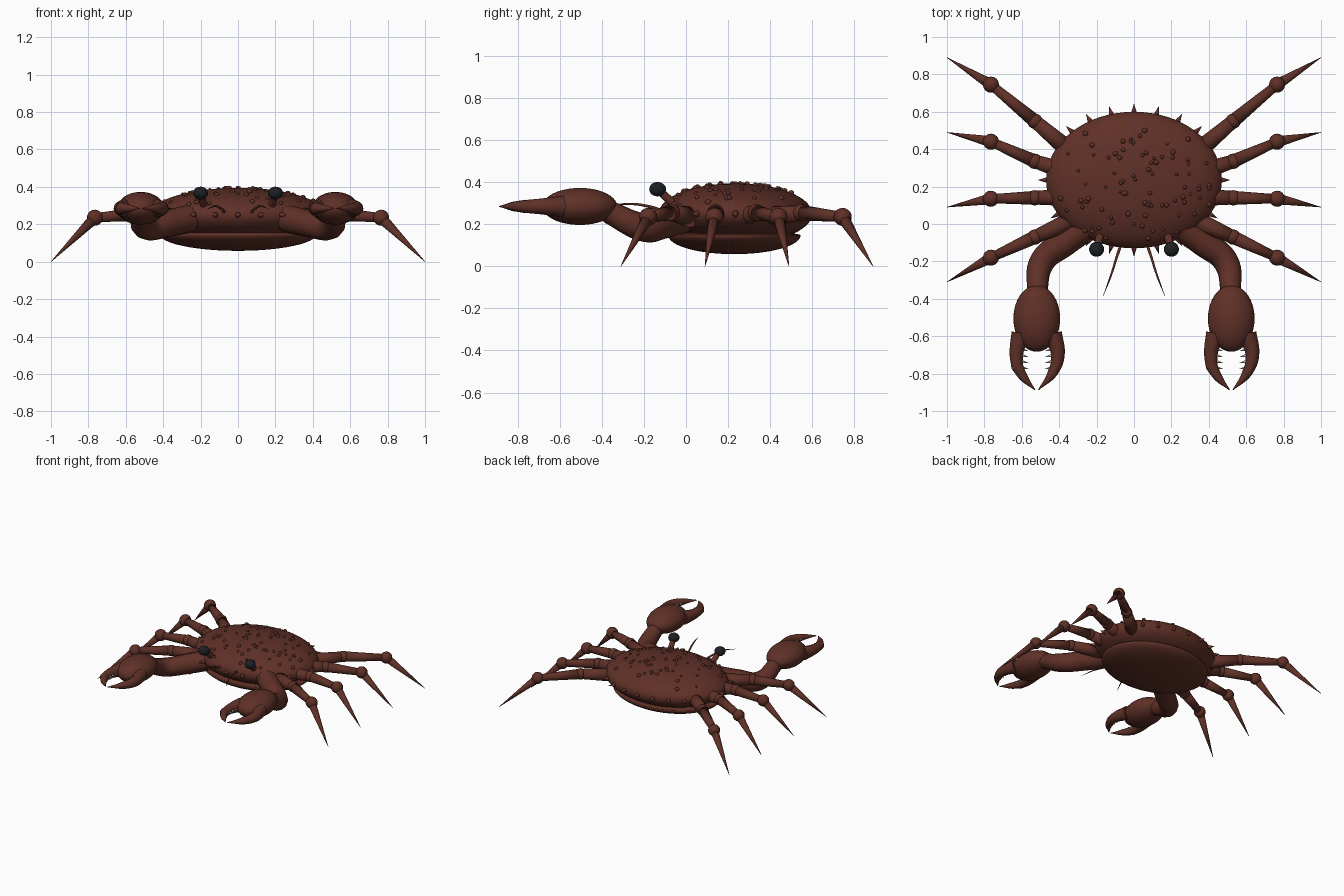
import bpy, bmesh, math, random
from mathutils import Vector, Matrix

random.seed(7)
if "Cube" in bpy.data.objects:
    bpy.data.objects.remove(bpy.data.objects["Cube"])


def material(name, colour):
    m = bpy.data.materials.new(name)
    m.use_nodes = True
    m.diffuse_color = colour
    bsdf = next(n for n in m.node_tree.nodes if n.type == 'BSDF_PRINCIPLED')
    bsdf.inputs["Base Color"].default_value = colour
    return m


BROWN = material("reddish brown shell", (0.115, 0.03, 0.02, 1))
BLACK = material("black eye", (0.012, 0.015, 0.017, 1))
IVORY = material("ivory tooth", (0.6, 0.57, 0.45, 1))


def finish(bm, name, mat):
    me = bpy.data.meshes.new(name)
    bm.to_mesh(me)
    bm.free()
    ob = bpy.data.objects.new(name, me)
    bpy.context.collection.objects.link(ob)
    me.materials.append(mat)
    for p in me.polygons:
        p.use_smooth = True
    return ob


def add_ball(bm, centre, radii, u=24, v=14):
    mat = Matrix.Translation(centre) @ Matrix.Diagonal((*radii, 1))
    bmesh.ops.create_uvsphere(bm, u_segments=u, v_segments=v, radius=1, matrix=mat)


def ball(name, centre, radii, mat=BROWN, u=24, v=14):
    bm = bmesh.new()
    add_ball(bm, centre, radii, u, v)
    return finish(bm, name, mat)


def add_cone(bm, a, b, r1, r2=0.0, sides=10):
    a, b = Vector(a), Vector(b)
    d = b - a
    mat = Matrix.Translation((a + b) / 2) @ d.to_track_quat('Z', 'Y').to_matrix().to_4x4()
    bmesh.ops.create_cone(bm, cap_ends=True, segments=sides, radius1=r1,
                          radius2=r2, depth=d.length, matrix=mat)


def tube(name, points, radii, mat=BROWN):
    """Smooth tapered tube through the points."""
    cu = bpy.data.curves.new(name, 'CURVE')
    cu.dimensions = '3D'
    cu.bevel_depth = 1
    cu.bevel_resolution = 4
    cu.resolution_u = 8
    cu.use_fill_caps = True
    sp = cu.splines.new('BEZIER')
    sp.bezier_points.add(len(points) - 1)
    for bp, p, r in zip(sp.bezier_points, points, radii):
        bp.co, bp.radius = p, r
        bp.handle_left_type = bp.handle_right_type = 'AUTO'
    ob = bpy.data.objects.new(name, cu)
    bpy.context.collection.objects.link(ob)
    cu.materials.append(mat)
    bpy.ops.object.select_all(action='DESELECT')
    ob.select_set(True)
    bpy.context.view_layer.objects.active = ob
    bpy.ops.object.convert(target='MESH')
    bpy.ops.object.shade_smooth_by_angle(angle=math.radians(50))


# Body
C = Vector((0, 0.235, 0.25))
R = Vector((0.47, 0.365, 0.145))
ball("shell", C, R, u=64, v=32)

# Belly: lower half ellipsoid with a rounded rim
bm = bmesh.new()
add_ball(bm, (0, 0, 0), (0.42, 0.315, 0.09), 48, 24)
for v in bm.verts:
    if v.co.z > 0:
        v.co.z *= 0.2
    v.co += Vector((0, 0.23, 0.148))
finish(bm, "belly", BROWN)

# Spines round the rim
bm = bmesh.new()
for i in range(24):
    a = math.tau * i / 24
    d = Vector((math.cos(a), math.sin(a), 0))
    p = C + Vector((d.x * R.x, d.y * R.y, 0))
    add_cone(bm, p - d * 0.02, p + d * 0.045, 0.021)
finish(bm, "rim_spines", BROWN)

# Warts over the top of the shell
bm = bmesh.new()
for i in range(85):
    a, q = random.uniform(0, math.tau), 0.93 * math.sqrt(random.random())
    p = C + Vector((R.x * q * math.cos(a), R.y * q * math.sin(a), R.z * math.sqrt(1 - q * q)))
    r = random.uniform(0.008, 0.015)
    add_ball(bm, p, (r, r, r), 10, 6)
finish(bm, "shell_warts", BROWN)

# Walking legs: hip y, mid joint y, knee y, tip y
LEGS = {"front": (0.02, -0.07, -0.18, -0.31), "mid_front": (0.145, 0.14, 0.135, 0.09),
        "mid_back": (0.27, 0.335, 0.44, 0.49), "back": (0.38, 0.55, 0.745, 0.89)}
for side, s in (("left", 1), ("right", -1)):
    for label, (y0, y1, y2, y3) in LEGS.items():
        hip, mid = (s * 0.33, y0, 0.235), (s * 0.53, y1, 0.255)
        knee, tip = (s * 0.765, y2, 0.235), (s * 1.0, y3, 0.0)
        bm = bmesh.new()
        add_cone(bm, hip, mid, 0.05, 0.036, 16)
        add_ball(bm, mid, (0.041,) * 3, 16, 10)
        add_cone(bm, mid, knee, 0.037, 0.024, 16)
        add_ball(bm, knee, (0.043,) * 3, 16, 10)
        add_cone(bm, knee, tip, 0.03, 0.001, 16)
        finish(bm, f"{label}_leg_{side}", BROWN)

    # Claw arm
    tube(f"claw_arm_{side}",
         [(s * 0.26, -0.02, 0.23), (s * 0.37, -0.1, 0.205),
          (s * 0.49, -0.2, 0.185), (s * 0.52, -0.37, 0.26)],
         [0.075, 0.073, 0.068, 0.055])

    # Claw: both claws share the same handedness
    P = Vector((s * 0.52, -0.505, 0.285))
    ball(f"claw_palm_{side}", P, (0.125, 0.178, 0.088), u=32, v=20)

    def at(x, y, z=0):
        return P + Vector((x, y, z))
    tube(f"fixed_finger_{side}",
         [at(0.085, -0.08), at(0.113, -0.2), at(0.085, -0.29), at(0.008, -0.383)],
         [0.05, 0.036, 0.027, 0.002])
    tube(f"moving_finger_{side}",
         [at(-0.085, -0.08), at(-0.108, -0.18), at(-0.105, -0.268)], [0.05, 0.037, 0.03])
    tube(f"moving_finger_tip_{side}",
         [at(-0.105, -0.255), at(-0.07, -0.315), at(-0.008, -0.383)], [0.032, 0.023, 0.002])
    bm = bmesh.new()
    for i in range(4):
        y = -0.165 - 0.032 * i
        for t in (1, -1):
            add_cone(bm, at(t * 0.085, y), at(t * 0.045, y - 0.008), 0.01, 0, 8)
    finish(bm, f"claw_teeth_{side}", IVORY)

    # Eyes and antennae
    eye = (s * 0.2, -0.135, 0.367)
    tube(f"eye_stalk_{side}", [(s * 0.17, -0.02, 0.26), eye], [0.024, 0.018])
    ball(f"eye_{side}", eye, (0.04, 0.04, 0.034), BLACK)
    tube(f"antenna_{side}",
         [(s * 0.06, -0.08, 0.25), (s * 0.09, -0.17, 0.283),
          (s * 0.125, -0.28, 0.297), (s * 0.165, -0.385, 0.28)],
         [0.009, 0.007, 0.005, 0.001])
